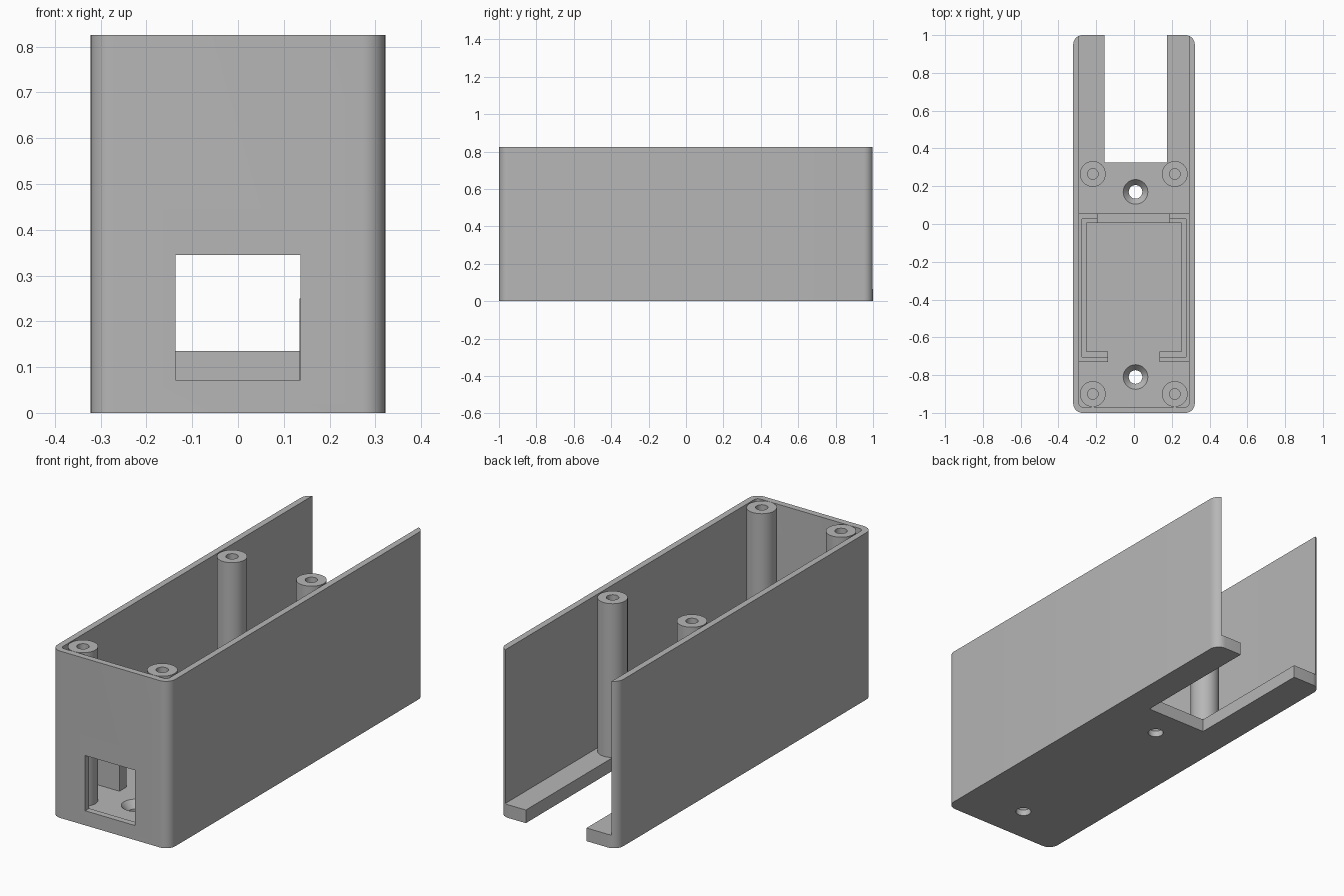
import bpy, bmesh, math

if "Cube" in bpy.data.objects:
    bpy.data.objects.remove(bpy.data.objects["Cube"], do_unlink=True)

W, L, H = 0.322, 1.0, 0.825      # half width, half length, height
WALL, FLOOR = 0.031, 0.065
EPS = 0.02

grey = bpy.data.materials.new("plain grey")
grey.use_nodes = True
grey.diffuse_color = (0.47, 0.47, 0.47, 1)
grey.node_tree.nodes["Principled BSDF"].inputs["Base Color"].default_value = grey.diffuse_color


def make(name, bm):
    bmesh.ops.recalc_face_normals(bm, faces=bm.faces)
    mesh = bpy.data.meshes.new(name)
    bm.to_mesh(mesh)
    bm.free()
    mesh.materials.append(grey)
    obj = bpy.data.objects.new(name, mesh)
    bpy.context.collection.objects.link(obj)
    return obj


def box(name, x, y, z, radius=0):
    """Box from ranges, with optional rounded upright edges."""
    bm = bmesh.new()
    bmesh.ops.create_cube(bm, size=1)
    for v in bm.verts:
        v.co = [r[0] if c < 0 else r[1] for c, r in zip(v.co, (x, y, z))]
    if radius:
        upright = [e for e in bm.edges
                   if abs(e.verts[0].co.z - e.verts[1].co.z) > 0.01]
        bmesh.ops.bevel(bm, geom=upright, offset=radius, segments=8,
                        profile=0.5, affect='EDGES')
    return make(name, bm)


def cone(name, x, y, z, r_low, r_high):
    bm = bmesh.new()
    bmesh.ops.create_cone(bm, cap_ends=True, segments=40, radius1=r_low,
                          radius2=r_high, depth=z[1] - z[0])
    bmesh.ops.translate(bm, verts=bm.verts, vec=(x, y, sum(z) / 2))
    return make(name, bm)


def cut(obj, *cutters):
    """Subtract each cutter, then discard it."""
    bpy.context.view_layer.objects.active = obj
    for c in cutters:
        c.hide_render = True
        mod = obj.modifiers.new("cut", 'BOOLEAN')
        mod.operation, mod.solver, mod.object = 'DIFFERENCE', 'EXACT', c
        bpy.ops.object.modifier_apply(modifier=mod.name)
        bpy.data.objects.remove(c, do_unlink=True)


def smooth(obj):
    bpy.ops.object.select_all(action='DESELECT')
    obj.select_set(True)
    bpy.context.view_layer.objects.active = obj
    bpy.ops.object.shade_smooth_by_angle(angle=math.radians(30))


# Outer case: open top and back, slot in the floor, window in the front
case = box("case", (-W, W), (-L, L), (0, H), 0.05)
inner = W - WALL
cut(case,
    box("cavity", (-inner, inner), (-L + WALL, L + 0.2), (FLOOR, H + EPS), 0.02),
    box("floor_slot", (-0.156, 0.176), (0.325, L + EPS), (-EPS, FLOOR + EPS)),
    box("window", (-0.136, 0.136), (-L - EPS, -L + WALL + EPS), (0.072, 0.345)))

# Countersunk screw holes in the floor
for y in (0.17, -0.81):
    cut(case,
        cone("screw_hole", 0.008, y, (-EPS, FLOOR + EPS), 0.036, 0.036),
        cone("countersink", 0.008, y, (0.03, FLOOR + 0.001), 0.036, 0.066))
smooth(case)

# Four screw posts with blind holes
for end, y in (("front", -0.9), ("back", 0.265)):
    for side, x in (("right", -0.218), ("left", 0.216)):
        post = cone(f"{end}_{side}_post", x, y, (FLOOR - 0.01, H), 0.068, 0.068)
        cut(post, cone("post_hole", x, y, (0.4, H + EPS), 0.028, 0.028))
        smooth(post)

# Board holder: frame with a stepped pocket, open front and low back
TOP = 0.25
holder = box("board_holder", (-inner - 0.005, inner + 0.005), (-0.73, 0.055),
             (FLOOR - 0.01, TOP))
cut(holder,
    box("pocket", (-0.251, 0.251), (-0.675, 0.005), (0, TOP + EPS)),
    box("board_step", (-0.275, 0.275), (-0.703, 0.027), (TOP - 0.035, TOP + EPS)),
    box("front_gap", (-0.137, 0.134), (-0.8, -0.6), (0, TOP + EPS)),
    box("back_notch", (-0.192, 0.187), (-0.1, 0.1), (0.135, TOP + EPS)))
